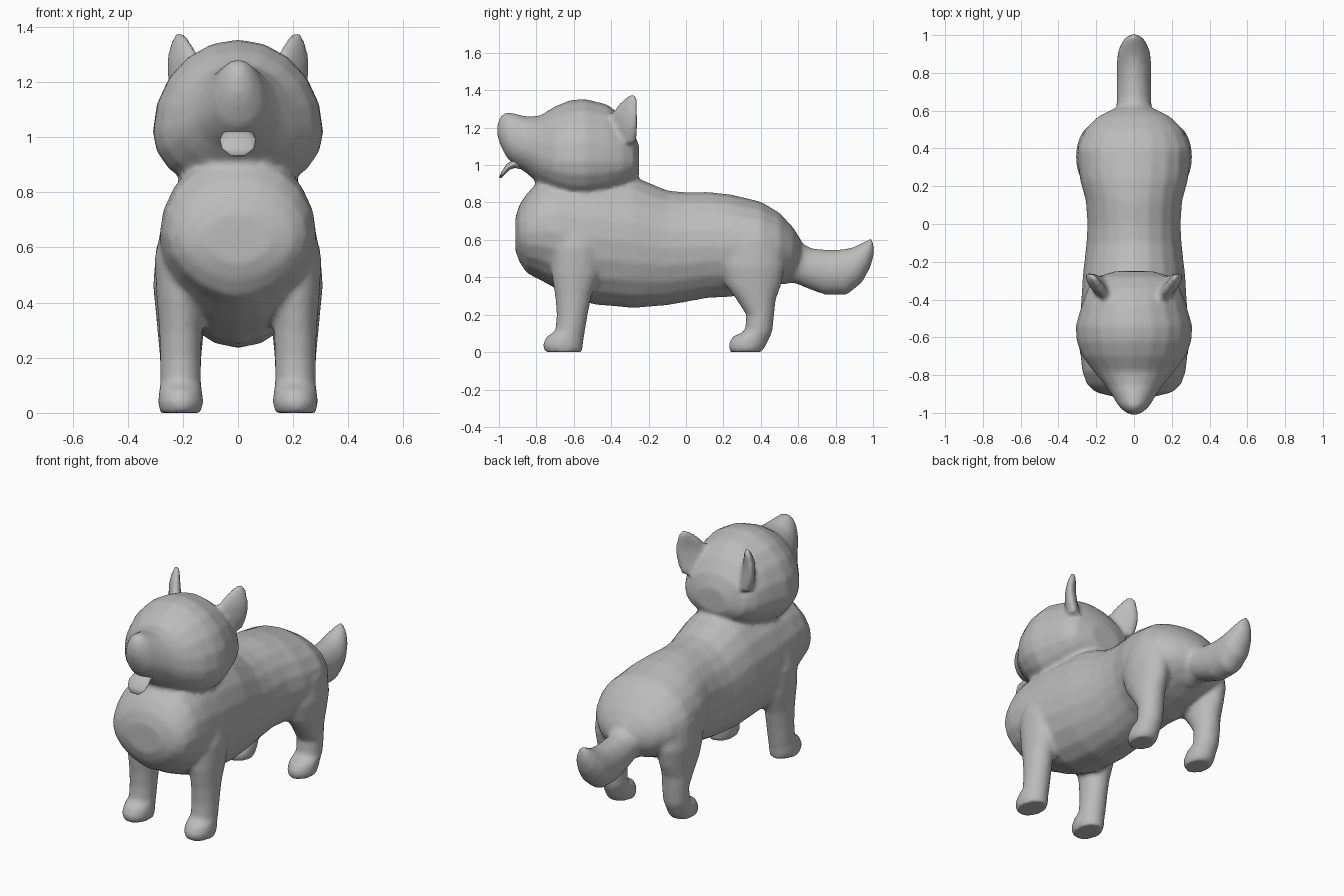
import bpy, bmesh, math
from mathutils import Vector

grey = bpy.data.materials.new("plain grey")
grey.diffuse_color = (0.5, 0.5, 0.5, 1)


def loft(name, rings, sides=20):
    """Closed skin through rings of (centre, side, up, down, pinch of lower half)."""
    bm = bmesh.new()
    loops = []
    for c, side, up, down, pinch in rings:
        loop = []
        for i in range(sides):
            a = 2 * math.pi * i / sides
            ca, sa = math.cos(a), math.sin(a)
            x = math.copysign(abs(ca) ** (pinch if sa < 0 else 1), ca)
            loop.append(bm.verts.new(c + side * x + (up * sa if sa > 0 else down * -sa)))
        loops.append(loop)
    for a, b in zip(loops, loops[1:]):
        for i in range(sides):
            j = (i + 1) % sides
            bm.faces.new((a[i], a[j], b[j], b[i]))
    bm.faces.new(loops[0])
    bm.faces.new(loops[-1])
    bmesh.ops.recalc_face_normals(bm, faces=bm.faces)
    me = bpy.data.meshes.new(name)
    bm.to_mesh(me)
    bm.free()
    me.materials.append(grey)
    for p in me.polygons:
        p.use_smooth = True
    ob = bpy.data.objects.new(name, me)
    bpy.context.collection.objects.link(ob)
    return ob


def profile(name, sections, x=0, mid=0.5, pinch=1):
    """Loft from side-view pairs: (y, z) of one edge, (y, z) of the other, half width."""
    rings = []
    for y1, z1, y2, z2, w, *extra in sections:
        top, low = Vector((x, y1, z1)), Vector((x, y2, z2))
        c = low.lerp(top, extra[0] if extra else mid)
        rings.append((c, Vector((w, 0, 0)), top - c, low - c,
                      extra[1] if len(extra) > 1 else pinch))
    return loft(name, rings)


# torso with a full, pointed chest: y, top, bottom, half width, lower pinch
torso = [(-.912, .72, .54, .12, 1.3), (-.89, .79, .48, .205, 1.3), (-.85, .85, .42, .25, 1.3),
         (-.78, .92, .385, .275, 1.2), (-.68, .95, .33, .285, 1), (-.5, .96, .255, .285, 1),
         (-.28, .94, .235, .272, 1), (-.1, .865, .25, .252, 1), (0, .855, .268, .247, 1),
         (.12, .857, .29, .255, 1), (.24, .843, .295, .288, 1), (.4, .805, .33, .3, 1),
         (.5, .745, .37, .26, 1), (.57, .67, .41, .19, 1), (.615, .6, .46, .1, 1)]
parts = [profile("torso", [(y, t, y, b, w, .5, p) for y, t, b, w, p in torso])]

# head: y, top, bottom, half width
head = [(-.25, 1.10, .95, .1), (-.28, 1.18, .91, .2), (-.34, 1.26, .86, .245),
        (-.42, 1.325, .82, .275), (-.54, 1.355, .79, .31), (-.62, 1.348, .8, .305),
        (-.7, 1.315, .83, .275), (-.78, 1.265, .89, .215), (-.85, 1.26, .955, .155),
        (-.91, 1.275, .995, .115), (-.96, 1.285, 1.04, .085), (-.99, 1.265, 1.10, .055),
        (-1.008, 1.225, 1.15, .025)]
parts.append(profile("head", [(y, t, y, b, w) for y, t, b, w in head], mid=.4))

# tail curling upward
parts.append(profile("tail", [
    (.5, .64, .5, .36, .1), (.6, .595, .58, .37, .095), (.67, .555, .65, .34, .092),
    (.76, .547, .74, .307, .092), (.84, .55, .86, .305, .092), (.89, .56, .94, .37, .085),
    (.945, .585, .985, .45, .062), (.98, .605, 1.005, .52, .035), (.99, .615, 1.005, .58, .012)]))

# legs, left and right, each with a forward paw
front_leg = [(-.755, 0, -.555, 0, .075), (-.768, .04, -.55, .04, .083),
             (-.745, .085, -.545, .08, .078), (-.7, .11, -.54, .11, .074),
             (-.692, .2, -.525, .2, .075), (-.7, .3, -.505, .3, .078),
             (-.72, .42, -.46, .42, .088), (-.72, .56, -.45, .56, .095),
             (-.67, .68, -.5, .68, .07)]
rear_leg = [(.235, 0, .405, 0, .072), (.225, .04, .425, .03, .08),
            (.25, .085, .45, .08, .077), (.315, .11, .462, .11, .073),
            (.322, .2, .472, .2, .076), (.27, .28, .48, .28, .083),
            (.21, .36, .51, .36, .09), (.18, .46, .53, .46, .1), (.22, .6, .5, .6, .09)]
for s, tag in ((-1, "left"), (1, "right")):
    parts.append(profile("front_leg_" + tag, front_leg, x=s * .208))
    parts.append(profile("rear_leg_" + tag, rear_leg, x=s * .208))
    # ears: thin blades set diagonally
    ear = []
    for x, y, z, w, t in ((.165, -.335, 1.12, .085, .04), (.185, -.335, 1.2, .095, .038),
                          (.195, -.33, 1.27, .09, .032), (.203, -.312, 1.32, .066, .026),
                          (.21, -.292, 1.36, .036, .018), (.213, -.285, 1.378, .015, .012)):
        ear.append((Vector((s * x, y, z)), Vector((s * .66, .75, 0)) * w,
                    Vector((s * -.75, .66, 0)) * t, Vector((s * .75, -.66, 0)) * t, 1))
    parts.append(loft("ear_" + tag, ear))

# fuse everything into one smooth skin
bpy.ops.object.select_all(action='DESELECT')
for ob in parts:
    ob.select_set(True)
body = parts[0]
bpy.context.view_layer.objects.active = body
bpy.ops.object.join()
body.name = body.data.name = "dog_body"
rm = body.modifiers.new("fuse", 'REMESH')
rm.mode = 'VOXEL'
rm.voxel_size = .014
rm.use_smooth_shade = True
sm = body.modifiers.new("soften", 'SMOOTH')
sm.factor = .5
sm.iterations = 6
for m in ("fuse", "soften"):
    bpy.ops.object.modifier_apply(modifier=m)

# tongue hanging from the mouth
profile("tongue", [(-.85, 1.02, -.85, .97, .05), (-.92, 1.03, -.915, .985, .058),
                   (-.96, 1.005, -.945, .975, .066), (-.985, .965, -.97, .95, .058),
                   (-1.0, .935, -.99, .93, .025)])
